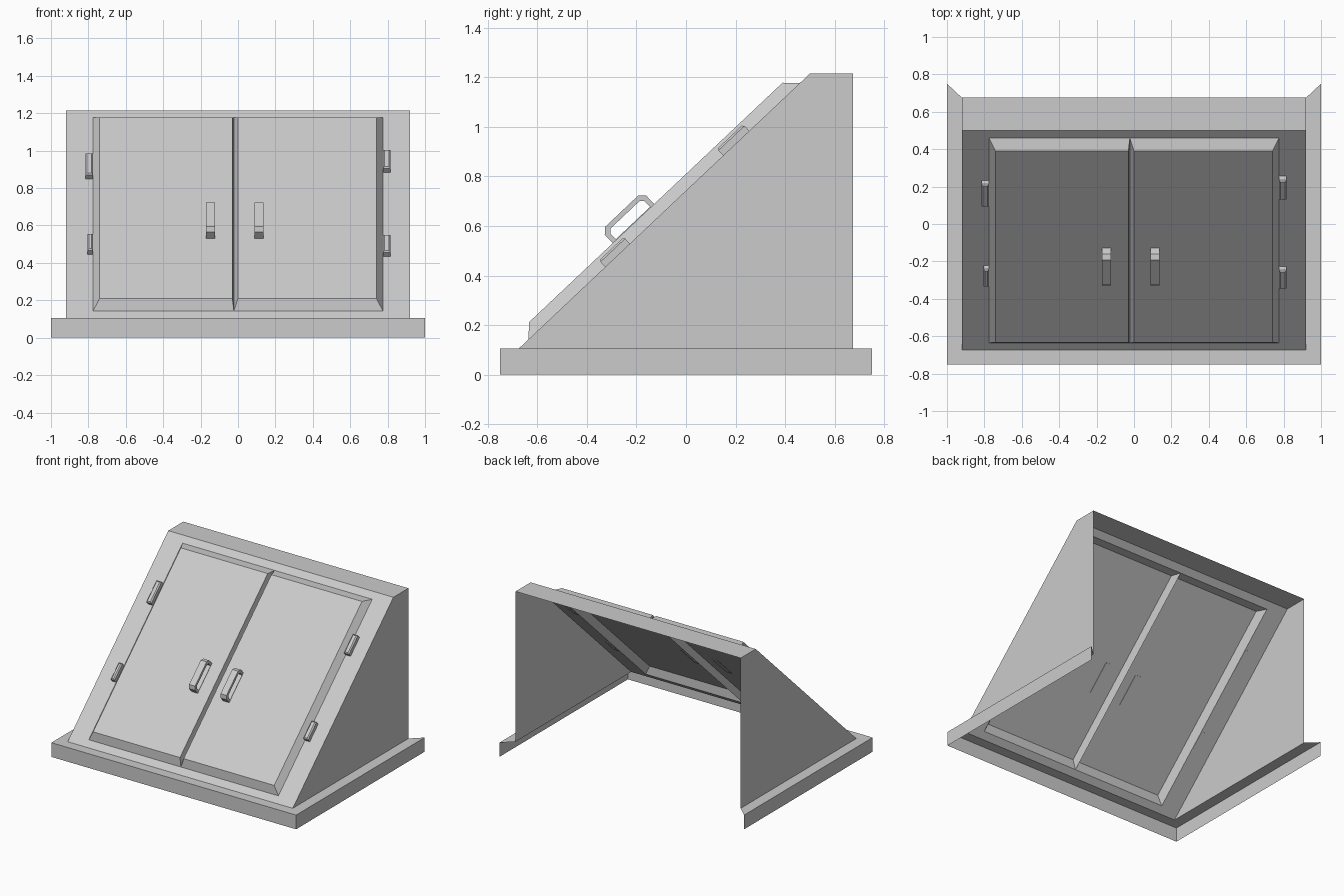
import bpy, bmesh
from mathutils import Vector

if "Cube" in bpy.data.objects:
    bpy.data.objects.remove(bpy.data.objects["Cube"])

# Slope frame: s runs up the slope, h is the height above it
O = Vector((0, -0.675, 0.105))
TOP = Vector((0, 0.50, 1.215))
L = (TOP - O).length
D = (TOP - O).normalized()
N = Vector((0, -D.z, D.y))
X = Vector((1, 0, 0))


def P(x, s, h=0):
    return O + X * x + D * s + N * h


def mesh_object(name, faces):
    """Make an object from a list of point loops, welding shared corners."""
    bm = bmesh.new()
    for f in faces:
        bm.faces.new([bm.verts.new(p) for p in f])
    bmesh.ops.remove_doubles(bm, verts=bm.verts, dist=1e-5)
    bmesh.ops.recalc_face_normals(bm, faces=bm.faces)
    me = bpy.data.meshes.new(name)
    bm.to_mesh(me)
    bm.free()
    ob = bpy.data.objects.new(name, me)
    bpy.context.collection.objects.link(ob)
    return ob


def strip(a, b, closed=False):
    """Quads between two matching point rows."""
    n = len(a)
    return [[a[i], a[(i + 1) % n], b[(i + 1) % n], b[i]]
            for i in range(n if closed else n - 1)]


def rect(x0, x1, s0, s1, h=0):
    return [P(x0, s0, h), P(x1, s0, h), P(x1, s1, h), P(x0, s1, h)]


# Base skirt, open at the back and below, with a mitred ledge
Z, W, B = 0.105, 0.92, 0.675
outer = [Vector(p) for p in ((-1, .75, Z), (-1, -.75, Z), (1, -.75, Z), (1, .75, Z))]
inner = [Vector(p) for p in ((-W, B, Z), (-W, -B, Z), (W, -B, Z), (W, B, Z))]
floor = [Vector((p.x, p.y, 0)) for p in outer]
mesh_object("base_skirt", strip(outer, floor) + strip(inner, outer))

# Body shell: sides, top and sloping frame with the door opening
S0, S1, DX = 0.055, 1.561, 0.775
profile = [(-B, Z), (B, Z), (B, TOP.z), (TOP.y, TOP.z)]
faces = [[Vector((x, y, z)) for y, z in profile] for x in (-W, W)]
faces.append([Vector((x, y, TOP.z)) for x, y in
              ((-W, TOP.y), (W, TOP.y), (W, B), (-W, B))])
faces += strip(rect(-W, W, 0, L), rect(-DX, DX, S0, S1), True)
mesh_object("sloping_shell", faces)


# Doors: thin raised panels with bevelled walls, open underneath
def door(name, x0, x1, in0, in1, H=0.049):
    low = rect(x0, x1, S0, S1)
    high = rect(x0 + in0, x1 - in1, S0 + 0.047, S1 - 0.05, H)
    mesh_object(name, strip(low, high, True) + [high])


door("left_door", -DX, -0.022, 0.035, 0.008)
door("right_door", -0.022, DX, 0.022, 0.035)


# Handles: flat chamfered loops set into the door faces
def loop(s0, s1, h0, h1, c):
    return [(s0, h0), (s0, h1 - c), (s0 + c, h1), (s1 - c, h1), (s1, h1 - c), (s1, h0)]


def handle(name, x0, x1):
    big, small = loop(.568, .798, .046, .118, .022), loop(.588, .778, .052, .098, .014)
    rows = [[P(x, s, h) for s, h in pts] for x, pts in
            ((x0, big), (x1, big), (x1, small), (x0, small))]
    faces = []
    for i in range(4):
        faces += strip(rows[i], rows[(i + 1) % 4], True)
    mesh_object(name, faces)


handle("left_handle", -0.17, -0.122)
handle("right_handle", 0.087, 0.135)

# Hinges: small chamfer-topped blocks along the door sides
for name, x0, x1, s0, s1 in (
        ("left_upper_hinge", -0.815, -0.775, 1.084, 1.25),
        ("left_lower_hinge", -0.805, -0.775, 0.495, 0.624),
        ("right_upper_hinge", 0.775, 0.815, 1.135, 1.28),
        ("right_lower_hinge", 0.775, 0.815, 0.48, 0.617)):
    c = 0.008
    levels = [rect(x0, x1, s0, s1, -0.004), rect(x0, x1, s0, s1, 0.028),
              rect(x0 + c, x1 - c, s0 + c, s1 - c, 0.036)]
    mesh_object(name, strip(levels[0], levels[1], True)
                + strip(levels[1], levels[2], True) + [levels[0], levels[2]])
